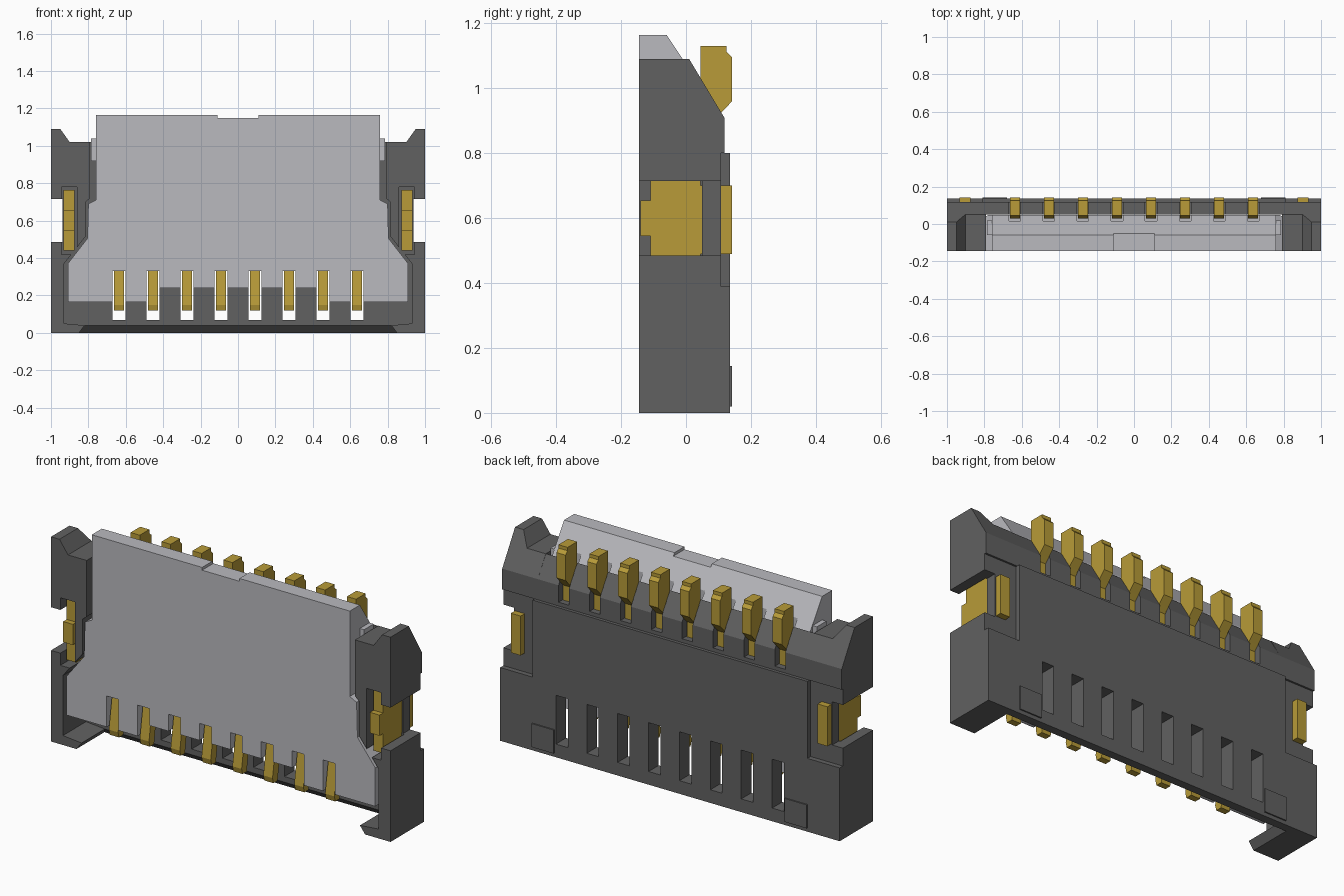
import bpy
import bmesh

old = bpy.data.objects.get("Cube")
if old:
    bpy.data.objects.remove(old, do_unlink=True)


def material(name, rgb):
    m = bpy.data.materials.new(name)
    m.use_nodes = True
    m.diffuse_color = (*rgb, 1)
    m.node_tree.nodes["Principled BSDF"].inputs["Base Color"].default_value = (*rgb, 1)
    return m


DARK = material("dark grey plastic", (0.12, 0.12, 0.12))
LIGHT = material("light grey plastic", (0.49, 0.49, 0.52))
GOLD = material("gold metal", (0.48, 0.33, 0.04))


def prism(name, points, axis, lo, hi, mat=None):
    """Extrude an outline along x (points are y, z) or along y (points are x, z)."""
    def place(p, t):
        return (t, p[0], p[1]) if axis == "x" else (p[0], t, p[1])
    bm = bmesh.new()
    verts = [bm.verts.new(place(p, lo)) for p in points]
    face = bm.faces.new(verts)
    side = bmesh.ops.extrude_face_region(bm, geom=[face])
    for v in [g for g in side["geom"] if isinstance(g, bmesh.types.BMVert)]:
        v.co["xyz".index(axis)] = hi
    bmesh.ops.recalc_face_normals(bm, faces=bm.faces)
    mesh = bpy.data.meshes.new(name)
    bm.to_mesh(mesh)
    bm.free()
    if mat:
        mesh.materials.append(mat)
    ob = bpy.data.objects.new(name, mesh)
    bpy.context.collection.objects.link(ob)
    return ob


def box(name, x, y, z, mat=None):
    outline = [(x[0], z[0]), (x[1], z[0]), (x[1], z[1]), (x[0], z[1])]
    return prism(name, outline, "y", y[0], y[1], mat)


def carve(ob, cutter, operation="DIFFERENCE"):
    """Apply one boolean and discard the helper."""
    mod = ob.modifiers.new("carve", "BOOLEAN")
    mod.object = cutter
    mod.operation = operation
    mod.solver = "EXACT"
    bpy.context.view_layer.objects.active = ob
    bpy.ops.object.modifier_apply(modifier=mod.name)
    bpy.data.objects.remove(cutter, do_unlink=True)


def span(s, a, b):
    return tuple(sorted((s * a, s * b)))


FRONT = -0.145
BACK = 0.135
PITCH = 0.182
pin_xs = [(i - 3.5) * PITCH for i in range(8)]


def carve_side(ob, s):
    """Retainer slot, open side notch and shallow rear recess."""
    carve(ob, box("cutter", span(s, 0.86, 0.945), (-0.3, 0.05), (0.42, 0.78)))
    carve(ob, box("cutter", span(s, 0.937, 1.2), (-0.3, 0.3), (0.485, 0.715)))
    carve(ob, box("cutter", span(s, 0.81, 1.2), (0.108, 0.3), (0.39, 0.8)))


# Rear panel with bevelled top and bottom edges
panel_profile = [(0.05, 0.04), (0.09, 0), (BACK, 0), (BACK, 0.8),
                 (0.118, 0.8), (0.118, 0.91), (0.05, 1.02)]
panel = prism("rear_panel", panel_profile, "x", -0.935, 0.935, DARK)
for x in pin_xs:
    carve(panel, box("cutter", (x - 0.035, x + 0.035), (-0.3, 0.3), (0.07, 0.33)))
    carve(panel, box("cutter", (x - 0.031, x + 0.031), (0, 0.3), (0.82, 1.2)))

# Side walls, retainer tabs and rear pads
wall_outline = [(1, 0), (0.85, 0), (0.82, 0.04), (0.93, 0.05), (0.93, 0.37),
                (0.815, 0.515), (0.815, 0.70), (0.79, 0.72), (0.79, 1.02),
                (0.9, 1.02), (0.95, 1.09), (1, 1.09)]
tab_outline = [(-0.14, 0.545), (-0.11, 0.545), (-0.11, 0.44), (0.045, 0.44),
               (0.045, 0.49), (0.142, 0.49), (0.142, 0.70), (0.045, 0.70),
               (0.045, 0.765), (-0.11, 0.765), (-0.11, 0.655), (-0.14, 0.655)]
for s, side in ((1, "left"), (-1, "right")):
    wall = prism(side + "_wall", [(s * x, z) for x, z in wall_outline], "y", FRONT, BACK, DARK)
    top_cut = [(0.01, 1.09), (0.118, 0.91), (0.118, 0.8), (0.3, 0.8), (0.3, 1.2), (-0.056, 1.2)]
    carve(wall, prism("cutter", top_cut, "x", -1.2, 1.2))
    carve_side(wall, s)
    carve_side(panel, s)
    lo, hi = span(s, 0.875, 0.932)
    prism(side + "_retainer_tab", tab_outline, "x", lo, hi, GOLD)
    box(side + "_rear_pad", span(s, 0.68, 0.81), (0.12, 0.142), (0.02, 0.145), DARK)
    box(side + "_cover_boss", span(s, 0.74, 0.785), (-0.06, 0.02), (0.92, 1.04), LIGHT)

# Front cover: outline, bevelled back and slots for the contacts
half = [(0.42, 0.24), (0.42, 0.165), (0.91, 0.165), (0.91, 0.37), (0.805, 0.505),
        (0.80, 0.69), (0.76, 0.71), (0.76, 1.165), (0.11, 1.165), (0.11, 1.15)]
cover = prism("front_cover", half + [(-x, z) for x, z in reversed(half)],
              "y", FRONT, 0.2, LIGHT)
cover_profile = [(-0.2, 0), (-0.06, 0), (-0.06, 0.6), (0.047, 0.7),
                 (0.047, 1.005), (-0.06, 1.165), (-0.06, 1.3), (-0.2, 1.3)]
carve(cover, prism("cutter", cover_profile, "x", -1.2, 1.2), "INTERSECT")
for x in pin_xs:
    carve(cover, box("cutter", (x - 0.035, x + 0.035), (-0.3, 0.3), (0, 0.33)))
    carve(cover, box("cutter", (x - 0.031, x + 0.031), (0.015, 0.3), (0.82, 1.2)))

# Row of contacts: solder head, stem and bent spring tip
pin_profile = [(0.045, 1.13), (0.125, 1.13), (0.125, 1.112), (0.142, 1.095),
               (0.142, 0.96), (0.108, 0.925), (0.085, 0.9), (0.085, 0.72),
               (-0.07, 0.55), (-0.07, 0.3), (-0.095, 0.12), (-0.13, 0.12),
               (-0.138, 0.15), (-0.11, 0.33), (-0.11, 0.58), (0.03, 0.74),
               (0.03, 0.95), (0.045, 1.0)]
for i, x in enumerate(pin_xs):
    prism("contact_%d" % (i + 1), pin_profile, "x", x - 0.027, x + 0.027, GOLD)
